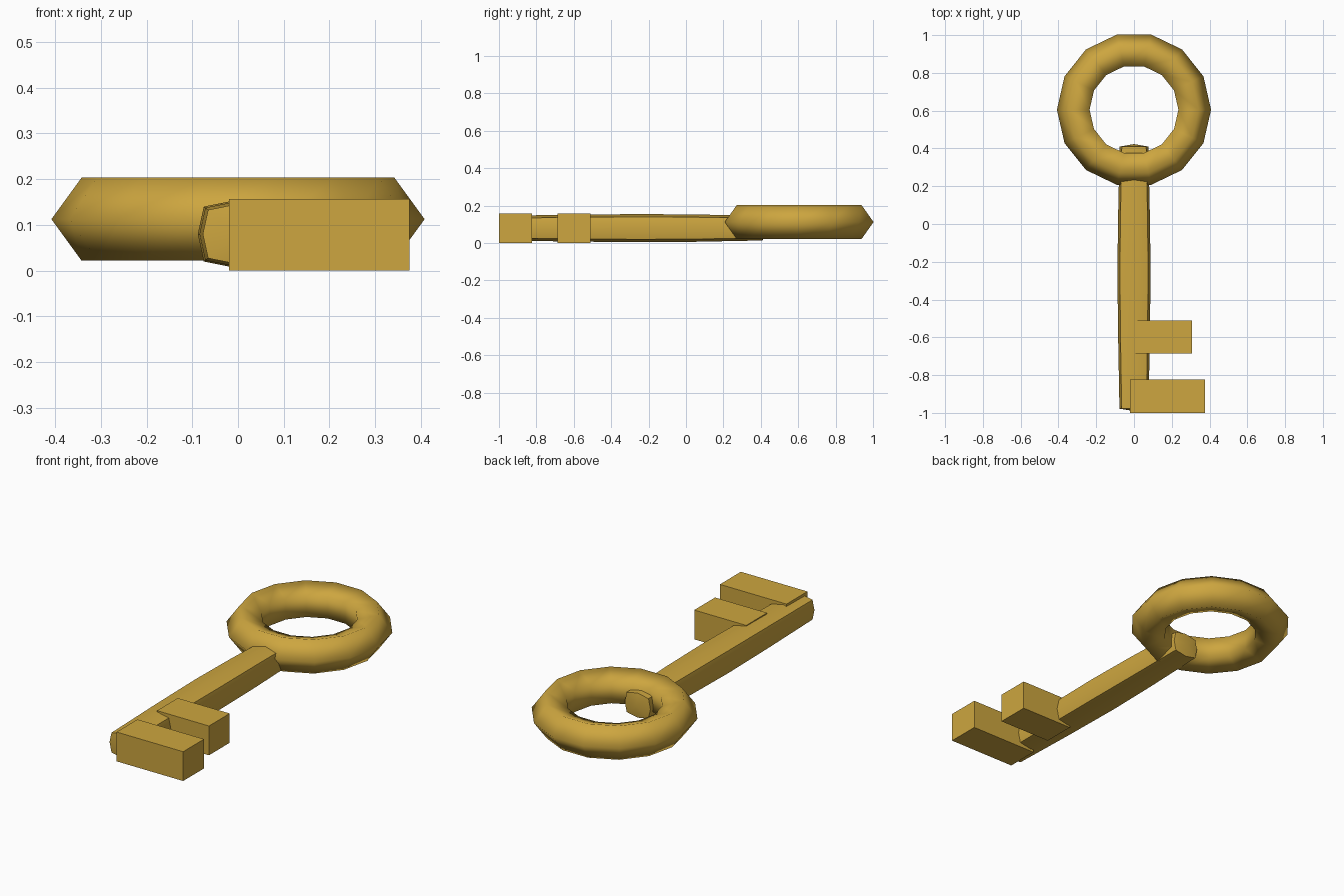
import bpy, bmesh

if "Cube" in bpy.data.objects:
    bpy.data.objects.remove(bpy.data.objects["Cube"])

gold = bpy.data.materials.new("gold")
gold.diffuse_color = (0.61, 0.38, 0.05, 1)
gold.use_nodes = True
gold.node_tree.nodes["Principled BSDF"].inputs["Base Color"].default_value = gold.diffuse_color

# ring handle: 14-sided loop with a five-sided section
bpy.ops.mesh.primitive_torus_add(major_segments=14, minor_segments=5,
                                 major_radius=0.3125, minor_radius=0.0955,
                                 location=(0, 0.605, 0.1125))
ring = bpy.context.object
ring.name = "ring_handle"
bpy.ops.object.shade_smooth()
ring.data.materials.append(gold)

# shaft: boxy octagon section, slightly swollen in the middle, shallow domed ends
section = [(1, 0), (0.85, 0.8), (0, 1), (-0.85, 0.8),
           (-1, 0), (-0.85, -0.8), (0, -1), (0.85, -0.8)]
stations = [(-0.978, 0.077, 0.066), (-0.6, 0.084, 0.072), (-0.25, 0.088, 0.075),
            (0.05, 0.084, 0.073), (0.41, 0.076, 0.066)]
bm = bmesh.new()
rings = [[bm.verts.new((x * rx, y, 0.08 + z * rz)) for x, z in section]
         for y, rx, rz in stations]
for a, b in zip(rings, rings[1:]):
    for i in range(8):
        j = (i + 1) % 8
        bm.faces.new((a[i], a[j], b[j], b[i]))
for loop, y in ((rings[0], -0.99), (rings[-1], 0.423)):
    tip = bm.verts.new((0, y, 0.08))
    for i in range(8):
        bm.faces.new((loop[i], loop[(i + 1) % 8], tip))
bmesh.ops.recalc_face_normals(bm, faces=bm.faces)
mesh = bpy.data.meshes.new("shaft")
bm.to_mesh(mesh)
bm.free()
shaft = bpy.data.objects.new("shaft", mesh)
bpy.context.collection.objects.link(shaft)
mesh.materials.append(gold)
bpy.context.view_layer.objects.active = shaft
bpy.ops.object.select_all(action='DESELECT')
shaft.select_set(True)
bpy.ops.object.shade_smooth_by_angle(angle=0.96)


# bit: two rectangular teeth
def tooth(name, x0, x1, y0, y1, z0=0.0, z1=0.157):
    bpy.ops.mesh.primitive_cube_add(
        size=1, location=((x0 + x1) / 2, (y0 + y1) / 2, (z0 + z1) / 2))
    ob = bpy.context.object
    ob.name = name
    ob.scale = (x1 - x0, y1 - y0, z1 - z0)
    ob.data.materials.append(gold)


tooth("end_tooth", -0.02, 0.375, -1.0, -0.823)
tooth("inner_tooth", 0.0, 0.308, -0.686, -0.51)
